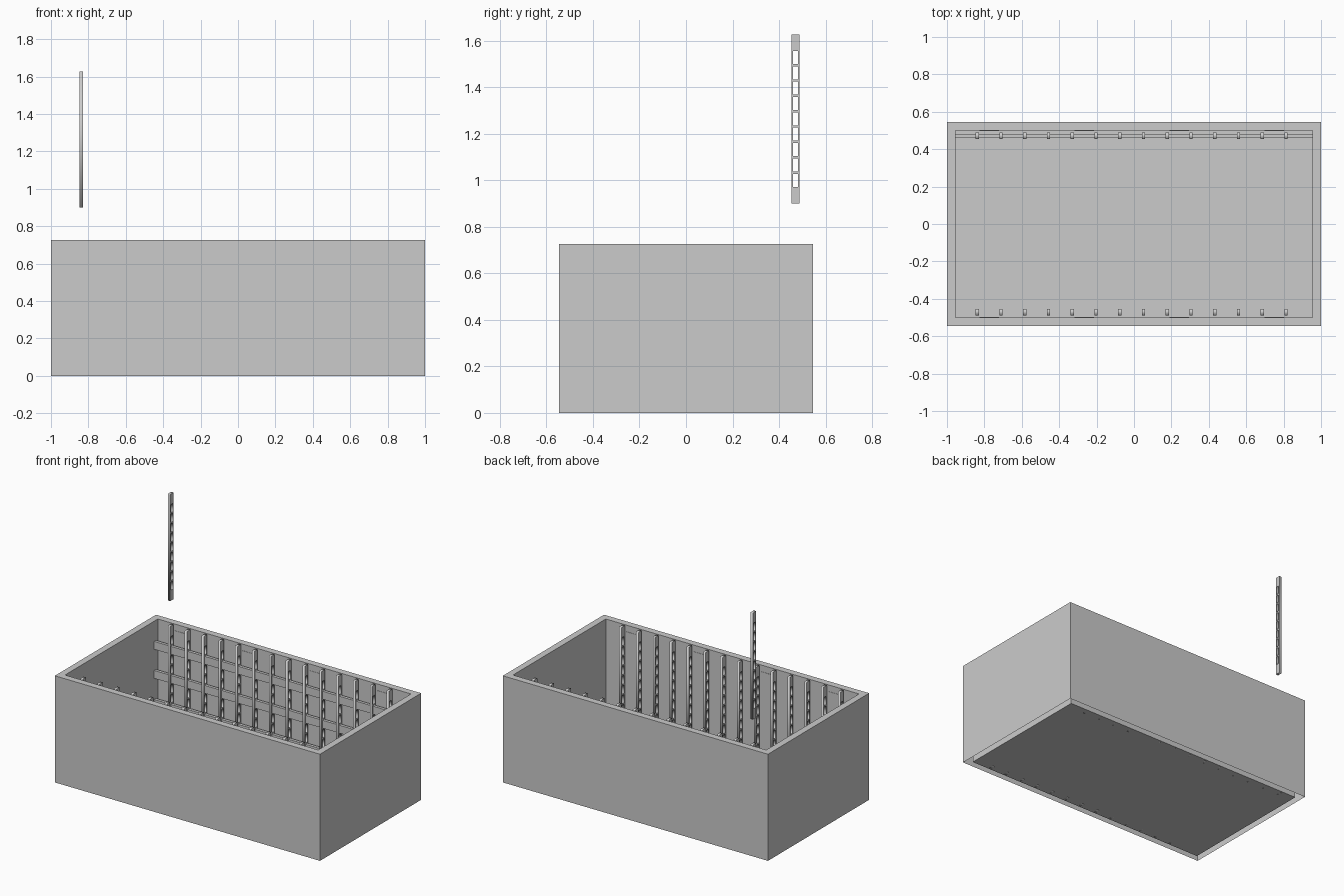
import bpy, bmesh
from math import radians

if "Cube" in bpy.data.objects:
    bpy.data.objects.remove(bpy.data.objects["Cube"])

H = 0.727                        # crate height
HX, HY = 1.0, 0.545              # outer half sizes
IX, IY = 0.955, 0.50             # inner half sizes
POST_Y, POST_W, POST_T = 0.471, 0.035, 0.018
SLOT_W, SLOT_H, PITCH, SLOT_MID = 0.021, 0.056, 0.066, 0.364
POST_X = [-0.838 + 0.127 * i for i in range(14)]


def add_object(name, mesh, loc=(0, 0, 0), rot=(0, 0, 0)):
    ob = bpy.data.objects.new(name, mesh)
    ob.location, ob.rotation_euler = loc, rot
    bpy.context.collection.objects.link(ob)
    return ob


def box(name, size, loc):
    bm = bmesh.new()
    bmesh.ops.create_cube(bm, size=1)
    bmesh.ops.scale(bm, vec=size, verts=bm.verts)
    mesh = bpy.data.meshes.new(name)
    bm.to_mesh(mesh)
    bm.free()
    return add_object(name, mesh, loc)


# Crate shell: outer walls, rim, inner walls and floor, wall cavity open below
bm = bmesh.new()
rings = []
for x, y, z in ((HX, HY, 0), (HX, HY, H), (IX, IY, H), (IX, IY, 0)):
    rings.append([bm.verts.new((sx * x, sy * y, z))
                  for sx, sy in ((-1, -1), (1, -1), (1, 1), (-1, 1))])
for a, b in zip(rings, rings[1:]):
    for i in range(4):
        j = (i + 1) % 4
        bm.faces.new((a[i], a[j], b[j], b[i]))
bm.faces.new(rings[-1])
shell = bpy.data.meshes.new("crate_shell")
bm.to_mesh(shell)
bm.free()
add_object("crate_shell", shell)

# Slotted post profile: a strip with nine holes, extruded sideways
curve = bpy.data.curves.new("post_profile", 'CURVE')
curve.dimensions = '2D'
curve.fill_mode = 'BOTH'
curve.extrude = POST_T / 2


def rect(w, z0, z1):
    s = curve.splines.new('POLY')
    s.points.add(3)
    for p, (x, z) in zip(s.points, ((-w/2, z0), (w/2, z0), (w/2, z1), (-w/2, z1))):
        p.co = (x, z, 0, 1)
    s.use_cyclic_u = True


slot_z = [SLOT_MID + PITCH * (i - 4) for i in range(9)]
rect(POST_W, 0, H)
for z in slot_z:
    rect(SLOT_W, z - SLOT_H / 2, z + SLOT_H / 2)
helper = add_object("post_profile", curve)
bpy.context.view_layer.update()
post_mesh = bpy.data.meshes.new_from_object(
    helper.evaluated_get(bpy.context.evaluated_depsgraph_get()))
bpy.data.objects.remove(helper)

# Rows of posts along front and back, plus one lifted out above
stand = (radians(90), 0, radians(90))
for side, sy in (("front", -1), ("back", 1)):
    for x in POST_X:
        add_object(side + "_post", post_mesh, (x, sy * POST_Y, 0), stand)
    # Thin wall plates between posts
    for i in (0, 4, 8, 12):
        box(side + "_wall_plate", (0.105, 0.002, 0.075),
            (POST_X[i] + 0.0635, sy * (IY - 0.001), 0.645))
add_object("lifted_post", post_mesh, (POST_X[0], POST_Y, 0.9), stand)

# Rails threaded through the back posts
for i in (1, 4, 7):
    box("back_rail", (2 * IX, SLOT_W - 0.001, 0.054), (0, POST_Y, slot_z[i]))
